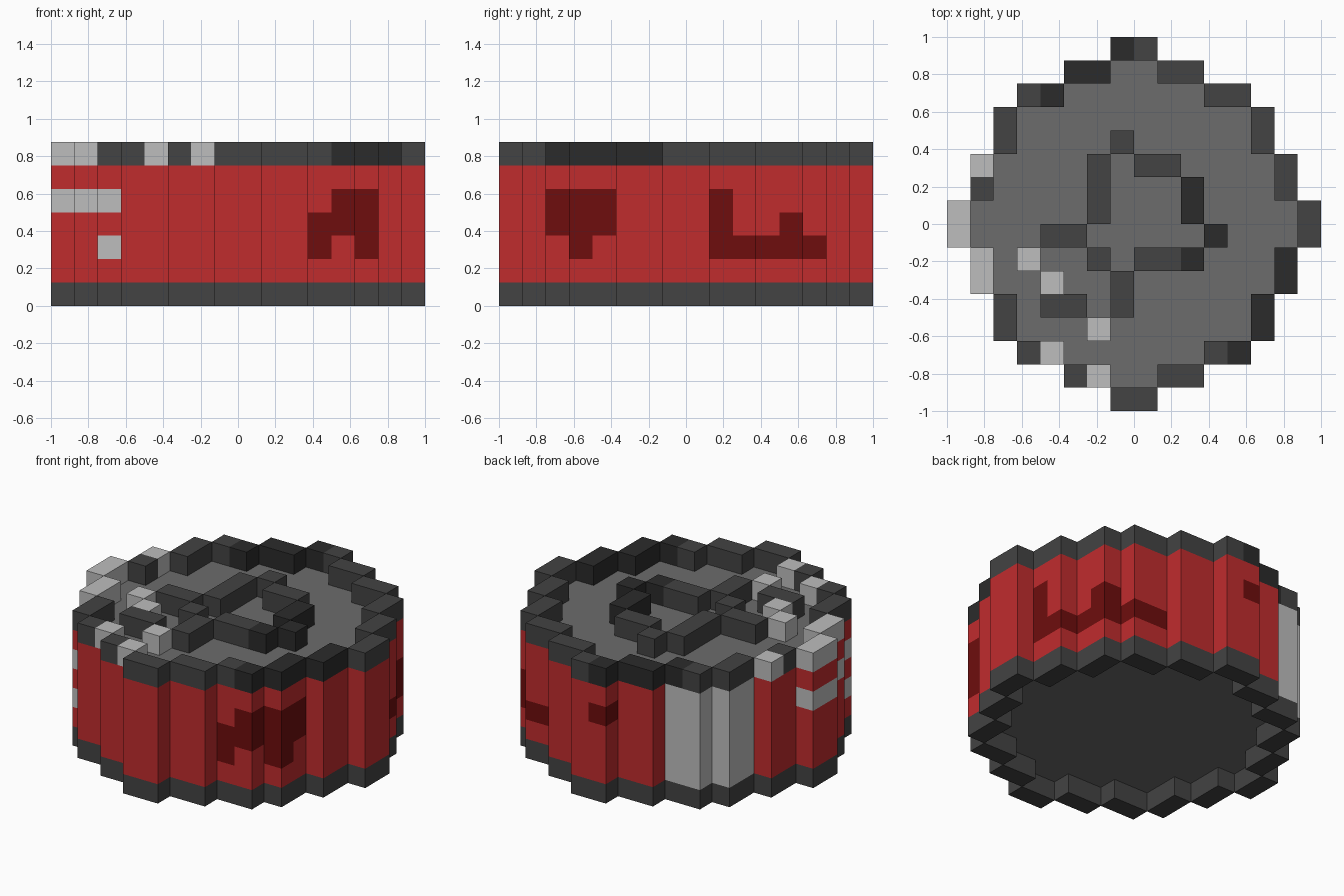
import bpy, bmesh
from mathutils import Vector

if "Cube" in bpy.data.objects:
    bpy.data.objects.remove(bpy.data.objects["Cube"], do_unlink=True)

U = 0.125            # block size
TOP = 6              # index of the top layer; layer 0 is the bottom

COLOURS = {
    "dark_grey": (0.056, 0.056, 0.056),
    "charcoal": (0.024, 0.024, 0.024),
    "light_grey": (0.515, 0.515, 0.515),
    "mid_grey": (0.150, 0.150, 0.150),
    "red": (0.527, 0.025, 0.027),
    "dark_red": (0.156, 0.004, 0.004),
}
NAMES = list(COLOURS)
mats = []
for name, rgb in COLOURS.items():
    m = bpy.data.materials.new(name)
    m.use_nodes = True
    m.diffuse_color = (*rgb, 1)
    bsdf = m.node_tree.nodes["Principled BSDF"]
    bsdf.inputs["Base Color"].default_value = (*rgb, 1)
    bsdf.inputs["Roughness"].default_value = 0.8
    mats.append(m)

# Stepped round footprint: half width of each row, counted from the middle
HALF = [8, 7, 7, 6, 6, 5, 3, 1]


def half_width(j):
    return HALF[j - 8 if j >= 8 else 7 - j]


disc = {(i, j) for j in range(16)
        for i in range(8 - half_width(j), 8 + half_width(j))}

# The rim is the part of each row that sticks out past the next row outward
rim = set()
for i, j in disc:
    out = j + 1 if j >= 8 else j - 1
    wider = {(i, j + s) for s in (-2, -1, 1, 2)}
    if any((i, j + s) not in disc for s in (-1, 1)) \
            or any((i + s, j) not in disc for s in (-1, 1)) \
            or (out in range(16) and (i, out) not in disc):
        rim.add((i, j))


def block(i0, i1, j0, j1):
    """Cells of an inclusive rectangle."""
    return {(i, j) for i in range(i0, i1 + 1) for j in range(j0, j1 + 1)}


# Top rim colours
rim_dark = {(7, 15), (5, 14), (6, 14), (4, 13), (12, 2)} \
    | block(14, 14, 5, 6) | block(13, 13, 3, 4)
rim_light = {(1, 10), (4, 2), (6, 1)} | block(0, 0, 7, 8) | block(1, 1, 5, 6)

# Raised blocks on the lid
ridge = {(7, 11), (6, 6)} | block(8, 9, 10, 10) | block(6, 6, 8, 10) \
    | block(4, 5, 7, 7) | block(8, 9, 6, 6) | block(7, 7, 4, 5) | block(4, 5, 4, 4)
ridge_dark = {(11, 7), (10, 6)} | block(10, 10, 8, 9)
ridge_light = {(3, 6), (4, 5), (6, 3)}

# Wall patches: column -> layers
dark_patch = {(11, 2): (2, 3), (12, 2): (3, 4), (13, 3): (2, 3, 4), (13, 4): (3, 4),
              (14, 9): (2, 3, 4), (14, 10): (2,), (13, 11): (2,), (13, 12): (2, 3),
              (12, 13): (2,), (11, 13): (2,), (7, 15): (4,)}
light_patch = {(0, 7): (4,), (0, 8): (4,), (1, 5): (4,), (1, 6): (4,),
               (2, 3): (2, 4), (2, 4): (4,)}
for cell in block(3, 4, 13, 13) | block(2, 2, 11, 12):
    light_patch[cell] = range(1, TOP)


def wall_colour(cell, k, d):
    if d[2]:
        return "mid_grey"          # lid and recessed underside
    if k in light_patch.get(cell, ()):
        return "light_grey"
    return "dark_red" if k in dark_patch.get(cell, ()) else "red"


def top_colour(cell, k, d):
    if cell in rim_light | ridge_light:
        return "light_grey"
    return "charcoal" if cell in rim_dark | ridge_dark else "dark_grey"


def base_colour(cell, k, d):
    return "dark_grey"


parts = {
    "drum": ({(i, j, k) for i, j in disc for k in range(1, TOP)}, wall_colour),
    "top_rim": ({(i, j, TOP) for i, j in rim}, top_colour),
    "bottom_rim": ({(i, j, 0) for i, j in rim}, base_colour),
    "lid_ridges": ({(i, j, TOP) for i, j in ridge | ridge_dark | ridge_light}, top_colour),
}
solid = set().union(*(cells for cells, _ in parts.values()))
DIRS = [(1, 0, 0), (-1, 0, 0), (0, 1, 0), (0, -1, 0), (0, 0, 1), (0, 0, -1)]


def build(name, cells, colour):
    """Mesh the exposed block faces of one part."""
    bm = bmesh.new()
    for i, j, k in sorted(cells):
        for d in DIRS:
            if (i + d[0], j + d[1], k + d[2]) in solid:
                continue
            n = Vector(d)
            a = Vector((abs(d[1]) + abs(d[2]), abs(d[0]), 0))
            b = n.cross(a)
            c = Vector((i - 7.5, j - 7.5, k + 0.5))
            corners = [c + (n + s * a + t * b) / 2
                       for s, t in ((-1, -1), (1, -1), (1, 1), (-1, 1))]
            f = bm.faces.new([bm.verts.new(p * U) for p in corners])
            f.material_index = NAMES.index(colour((i, j), k, d))
    bmesh.ops.remove_doubles(bm, verts=bm.verts[:], dist=1e-4)
    me = bpy.data.meshes.new(name)
    for m in mats:
        me.materials.append(m)
    bm.to_mesh(me)
    bm.free()
    bpy.context.collection.objects.link(bpy.data.objects.new(name, me))


for part, (cells, colour) in parts.items():
    build(part, cells, colour)
